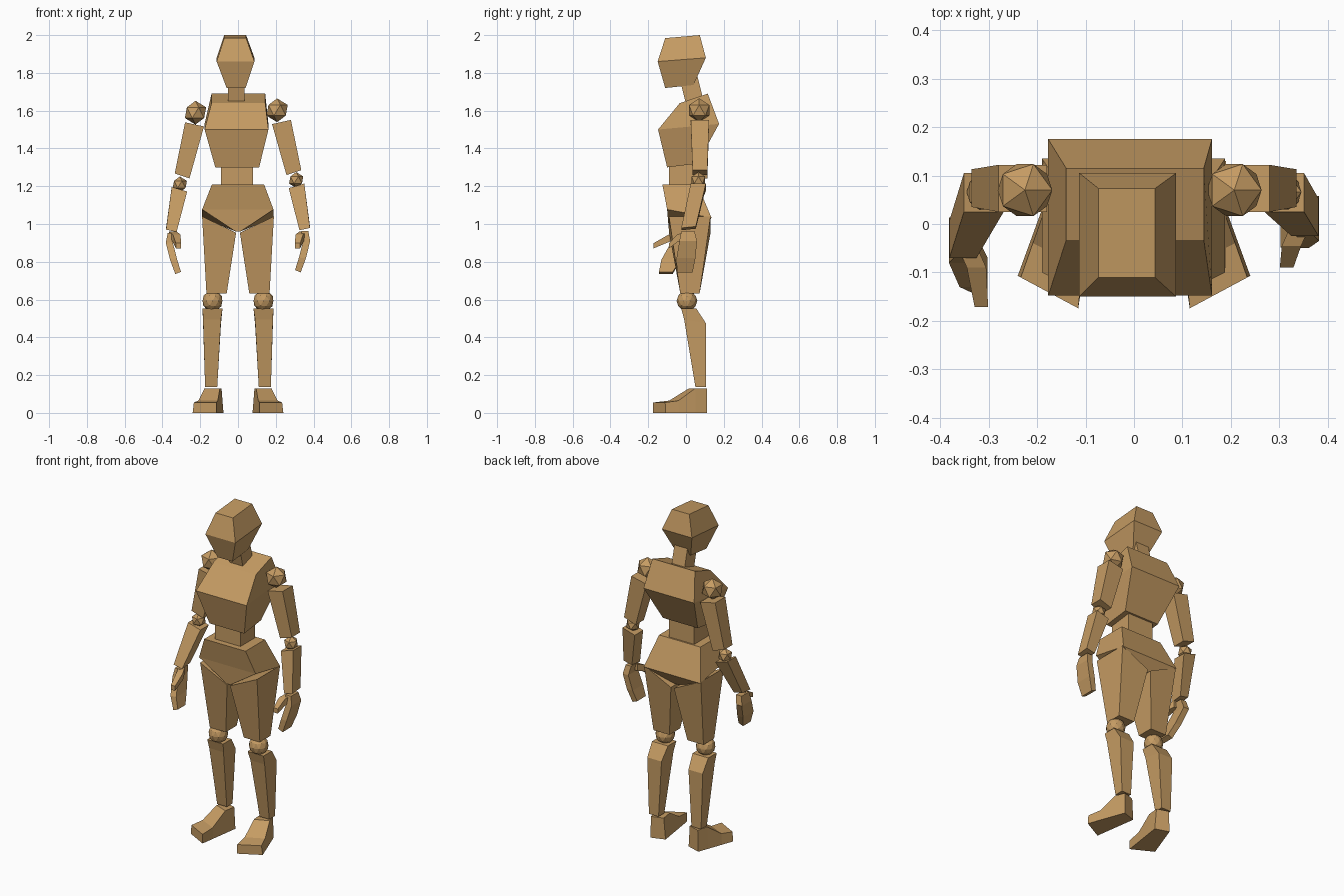
import bpy, bmesh
from mathutils import Vector

if "Cube" in bpy.data.objects:
    bpy.data.objects.remove(bpy.data.objects["Cube"])

wood = bpy.data.materials.new("tan_wood")
wood.diffuse_color = (0.56, 0.33, 0.125, 1)
wood.use_nodes = True
wood.node_tree.nodes["Principled BSDF"].inputs["Base Color"].default_value = wood.diffuse_color


def finish(name, bm):
    bmesh.ops.recalc_face_normals(bm, faces=bm.faces)
    me = bpy.data.meshes.new(name)
    bm.to_mesh(me)
    bm.free()
    me.materials.append(wood)
    bpy.context.collection.objects.link(bpy.data.objects.new(name, me))


def ring(x0, x1, y0, y1, z, tx=0, ty=0):
    """Four-cornered section; tx and ty tilt it along x and y."""
    return [(x0, y0, z - tx - ty), (x1, y0, z + tx - ty),
            (x1, y1, z + tx + ty), (x0, y1, z - tx + ty)]


def loft(name, rings, s=1):
    """Skin four-cornered sections into a closed block; s = -1 mirrors in x."""
    bm = bmesh.new()
    vs = [[bm.verts.new((s * x, y, z)) for x, y, z in r] for r in rings]
    for a, b in zip(vs, vs[1:]):
        for i in range(4):
            j = (i + 1) % 4
            bm.faces.new((a[i], a[j], b[j], b[i]))
    bm.faces.new(vs[0])
    bm.faces.new(vs[-1])
    finish(name, bm)


def ball(name, pos, r, sub):
    bm = bmesh.new()
    bmesh.ops.create_icosphere(bm, subdivisions=sub, radius=r)
    bmesh.ops.translate(bm, verts=bm.verts, vec=pos)
    finish(name, bm)


# head and neck
loft("head", [ring(-.06, .04, -.11, .04, 1.728, 0, .008),
              ring(-.113, .087, -.15, .105, 1.87, 0, .01),
              ring(-.073, .043, -.11, .073, 1.992, 0, .008)])
loft("neck", [ring(-.052, .035, .005, .095, 1.63, 0, .015),
              ring(-.052, .035, -.03, .06, 1.77, 0, .015)])

# trunk
loft("chest", [ring(-.12, .112, -.10, .06, 1.31, 0, .01),
               ring(-.177, .161, -.148, .175, 1.515, 0, .015),
               ring(-.14, .144, -.033, .115, 1.665, 0, .025)])
loft("waist", [ring(-.09, .08, -.09, .05, 1.17), ring(-.09, .08, -.09, .05, 1.34)])
loft("pelvis", [ring(-.012, .012, -.09, .09, .96),
                ring(-.19, .188, -.10, .135, 1.055, 0, -.022),
                ring(-.138, .138, -.125, .06, 1.21)])

for side, s in (("left", -1), ("right", 1)):
    # leg
    loft(side + "_thigh", [ring(.01, .19, -.09, .13, .997, .043),
                           ring(.06, .167, -.03, .072, .632)], s)
    ball(side + "_knee", (s * .135, .005, .593), .055, 2)
    loft(side + "_shin", [ring(.082, .188, -.025, .055, .552),
                          ring(.09, .185, -.01, .105, .485, 0, -.01),
                          ring(.11, .174, .05, .105, .137)], s)

    # foot: sections from toe to heel, turned outwards
    toe = Vector((.24, -.107, 0)), Vector((.115, -.174, 0))
    heel = Vector((.16, .112, 0)), Vector((.077, .085, 0))
    rings = []
    for t, h in ((0, .055), (.32, .065), (.72, .13), (1, .128)):
        o, i = toe[0].lerp(heel[0], t), toe[1].lerp(heel[1], t)
        up = Vector((0, 0, h))
        rings.append([o, i, i.lerp(o, .12 * t) + up, o.lerp(i, .05) + up])
    loft(side + "_foot", rings, s)

    # arm; the left one hangs lower and reaches further forward
    f = 1 if s < 0 else 0
    d = -.018 * f
    ball(side + "_shoulder", (s * (.207 + .018 * f), .07, 1.602 + .7 * d), .063, 1)
    loft(side + "_upper_arm", [ring(.257, .335, .035, .113, 1.272 + d, .013),
                               ring(.18, .28, .025, .122, 1.54 + .7 * d, .011)], s)
    ball(side + "_elbow", (s * .308, .066, 1.233 + 1.3 * d), .042, 1)
    w = -.045 * f
    loft(side + "_forearm", [ring(.325, .381, -.025 + w, .052 + w, .977 + .5 * d, .006, .004),
                             ring(.269, .351, .025, .105, 1.202 + d, .012)], s)

    # hand: palm with bent fingers, and a thumb pointing forward
    loft(side + "_hand", [ring(.302, .332, -.048 - .095 * f, .035 - .105 * f, .75 + .5 * d, -.006),
                          ring(.322, .36, -.05 - .08 * f, .05 - .08 * f, .82 + .5 * d),
                          ring(.345, .382, -.035 + w, .058 + w, .91 + .5 * d),
                          ring(.335, .372, -.025 + w, .045 + w, .962 + .5 * d)], s)
    thumb = []
    for x, y, z, r in ((.345, 0, .94, .02), (.325, -.045, .925, .02), (.315, -.09, .885, .014)):
        y += w * (1 if r == .02 else 1.8)
        thumb.append([(x - r, y, z - r), (x + r, y, z - r), (x + r, y, z + r), (x - r, y, z + r)])
    loft(side + "_thumb", thumb, s)
